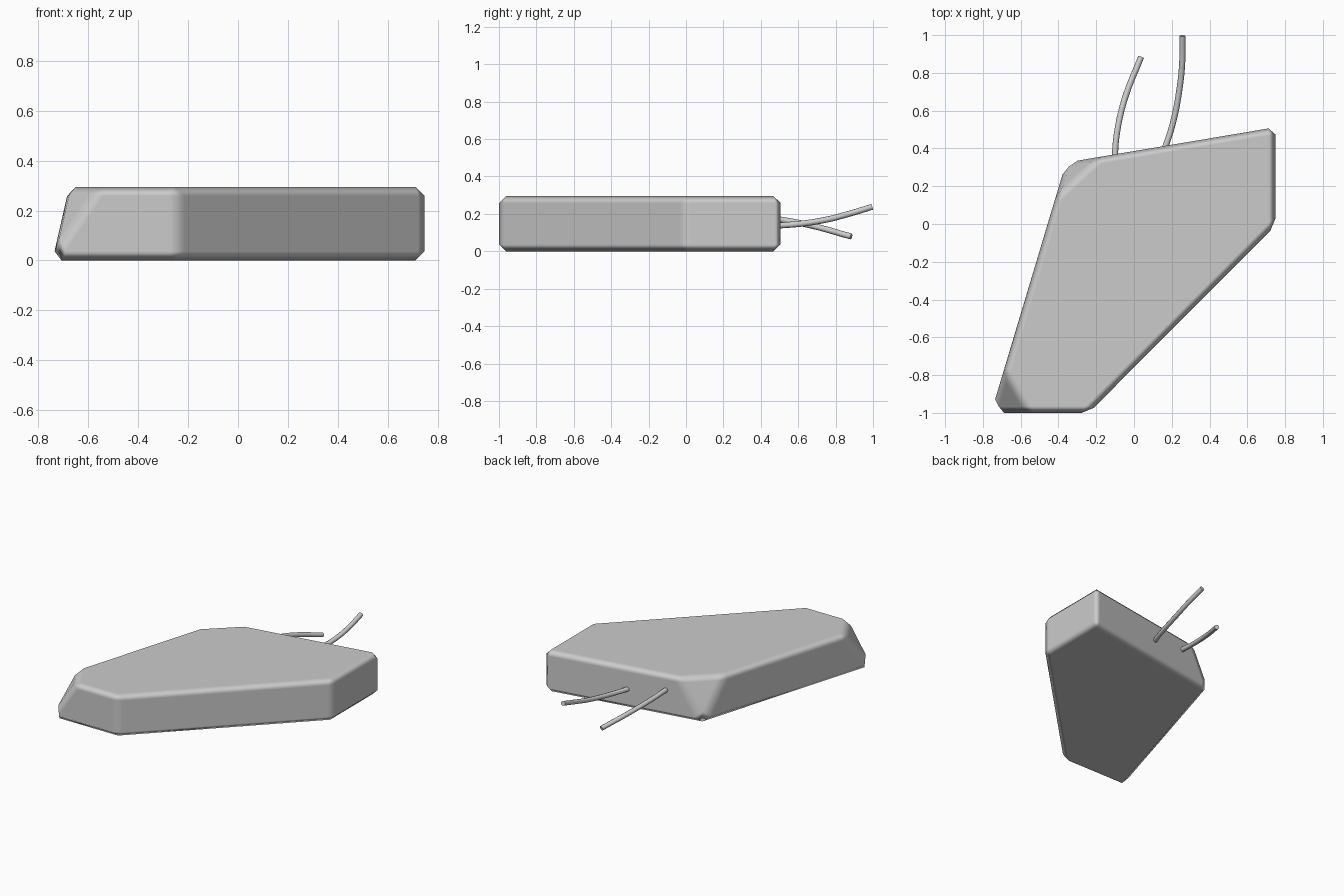
import bpy, bmesh

if "Cube" in bpy.data.objects:
    bpy.data.objects.remove(bpy.data.objects["Cube"])

H = 0.295

# Body: five-sided slab, two left corners cut back towards the top
bottom = [(-0.757, -1), (-0.24, -1), (0.748, -0.01), (0.748, 0.512), (-0.36, 0.325)]
top = [(-0.69, -0.78), (-0.56, -1), (-0.24, -1), (0.748, -0.01), (0.748, 0.512),
       (-0.19, 0.354), (-0.413, 0.148)]
bm = bmesh.new()
for z, ring in ((0, bottom), (H, top)):
    for x, y in ring:
        bm.verts.new((x, y, z))
bmesh.ops.convex_hull(bm, input=bm.verts[:])
bmesh.ops.dissolve_limit(bm, angle_limit=0.02, verts=bm.verts[:], edges=bm.edges[:])
bmesh.ops.recalc_face_normals(bm, faces=bm.faces[:])
for f in bm.faces:
    f.smooth = True
mesh = bpy.data.meshes.new("body")
bm.to_mesh(mesh)
bm.free()
body = bpy.data.objects.new("body", mesh)
bpy.context.collection.objects.link(body)

# Narrow softened chamfer on every edge
bev = body.modifiers.new("edge_chamfer", 'BEVEL')
bev.width = 0.037
bev.offset_type = 'OFFSET'
bev.segments = 1
bev.limit_method = 'ANGLE'
bev.angle_limit = 0.35
bev.harden_normals = True


# Wires: thin curved round rods leaving the rear face
def wire(name, pts, radius=0.016):
    cu = bpy.data.curves.new(name, 'CURVE')
    cu.dimensions = '3D'
    cu.bevel_depth = radius
    cu.bevel_resolution = 2
    cu.resolution_u = 4
    cu.use_fill_caps = True
    sp = cu.splines.new('BEZIER')
    sp.bezier_points.add(len(pts) - 1)
    for bp, p in zip(sp.bezier_points, pts):
        bp.co = p
        bp.handle_left_type = bp.handle_right_type = 'AUTO'
    ob = bpy.data.objects.new(name, cu)
    bpy.context.collection.objects.link(ob)


wire("left_wire", [(-0.102, 0.35, 0.19), (-0.092, 0.47, 0.175),
                   (-0.05, 0.66, 0.14), (0.037, 0.883, 0.079)])
wire("right_wire", [(0.16, 0.39, 0.138), (0.205, 0.53, 0.14),
                    (0.243, 0.73, 0.165), (0.256, 0.87, 0.2), (0.256, 0.996, 0.238)])
